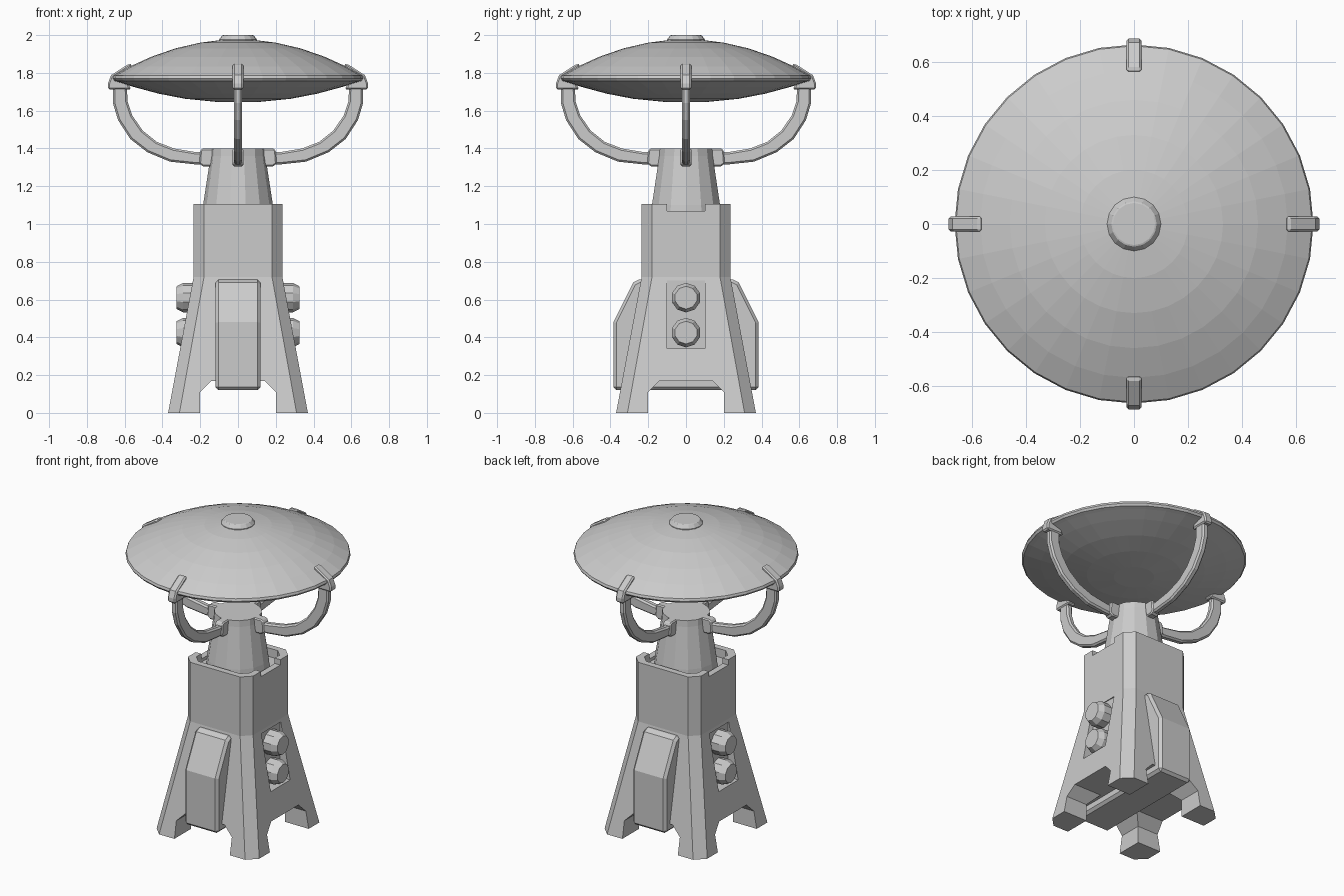
import bpy, bmesh
from math import pi, cos, sin, radians
from mathutils import Matrix

if "Cube" in bpy.data.objects:
    bpy.data.objects.remove(bpy.data.objects["Cube"], do_unlink=True)

grey = bpy.data.materials.new("light_grey")
grey.use_nodes = True
grey.diffuse_color = (0.6, 0.6, 0.6, 1)
grey.node_tree.nodes["Principled BSDF"].inputs["Base Color"].default_value = (0.6, 0.6, 0.6, 1)


def loft(name, rings, bevel=0.0):
    """Join closed rings of points into a capped solid."""
    bm = bmesh.new()
    loops = [[bm.verts.new(p) for p in ring] for ring in rings]
    n = len(loops[0])
    for low, high in zip(loops, loops[1:]):
        for i in range(n):
            j = (i + 1) % n
            bm.faces.new((low[i], low[j], high[j], high[i]))
    bm.faces.new(loops[0])
    bm.faces.new(loops[-1])
    bmesh.ops.recalc_face_normals(bm, faces=bm.faces)
    mesh = bpy.data.meshes.new(name)
    bm.to_mesh(mesh)
    bm.free()
    mesh.materials.append(grey)
    obj = bpy.data.objects.new(name, mesh)
    bpy.context.collection.objects.link(obj)
    if bevel:
        mod = obj.modifiers.new("Bevel", "BEVEL")
        mod.width = bevel
        mod.segments = 1
        mod.limit_method = "ANGLE"
        mod.angle_limit = radians(40)
    return obj


def prism(name, profile, half, axis, bevel=0.0):
    """Extrude a side profile (distance, height) by +-half along x or y."""
    def place(a, b, s):
        return (a, s, b) if axis == "y" else (s, a, b)
    return loft(name, [[place(a, b, s) for a, b in profile] for s in (-half, half)], bevel)


def lathe(name, profile, sides, bevel=0.0):
    """Stack circles given as (radius, height)."""
    return loft(name, [[(r * cos(2 * pi * i / sides), r * sin(2 * pi * i / sides), z)
                        for i in range(sides)] for r, z in profile], bevel)


def chamfered_square(h, c, z):
    d = h - c
    return [(h, -d, z), (h, d, z), (d, h, z), (-d, h, z),
            (-h, d, z), (-h, -d, z), (-d, -h, z), (d, -h, z)]


def box(x0, x1, y, z0, z1):
    return loft("cutter", [[(x0, -y, z), (x1, -y, z), (x1, y, z), (x0, y, z)] for z in (z0, z1)])


def cut(target, cutter):
    cutter.hide_render = True
    mod = target.modifiers.new("Cut", "BOOLEAN")
    mod.operation = "DIFFERENCE"
    mod.solver = "EXACT"
    mod.object = cutter
    bpy.context.view_layer.objects.active = target
    bpy.ops.object.modifier_apply(modifier=mod.name)
    bpy.data.objects.remove(cutter, do_unlink=True)


# Tower body with flared legs
body = loft("tower_body", [chamfered_square(0.37, 0.06, 0),
                           chamfered_square(0.235, 0.055, 0.72),
                           chamfered_square(0.235, 0.055, 1.105)])

# Arches between the feet
arch = [(-0.2, -0.1), (-0.2, 0.11), (-0.14, 0.17), (0.14, 0.17), (0.2, 0.11), (0.2, -0.1)]
for axis in "xy":
    cut(body, prism("cutter", arch, 0.6, axis))

# Open top with a notch on each side, and a recess behind the knobs
cut(body, loft("cutter", [chamfered_square(0.195, 0.045, z) for z in (1.05, 1.3)]))
cut(body, box(-0.5, 0.5, 0.1, 1.07, 1.3))
for s in (-1, 1):
    x0, x1 = sorted((s * 0.233, s * 0.5))
    cut(body, box(x0, x1, 0.1, 0.34, 0.7))

# Equipment box running through the body from front to back
half_box = [(0.385, 0.12), (0.385, 0.48), (0.28, 0.69), (0.25, 0.705)]
prism("equipment_box", half_box + [(-y, z) for y, z in reversed(half_box)], 0.12, "x", 0.016)

# Round knobs on both sides
for side, turn in (("left", 0), ("right", pi)):
    for level, z in (("upper", 0.61), ("lower", 0.425)):
        knob = lathe(f"{level}_knob_{side}",
                     [(0.078, 0), (0.078, 0.065), (0.06, 0.1)], 10)
        knob.data.transform(Matrix.Rotation(turn, 4, "Z")
                            @ Matrix.Translation((0.225, 0, z))
                            @ Matrix.Rotation(pi / 2, 4, "Y"))

# Tapered neck
lathe("neck", [(0.19, 1.04), (0.185, 1.1), (0.145, 1.36), (0.142, 1.4)], 14)

# Lens-shaped dish with a lip and a cap
lathe("dish", [(0.12, 1.647), (0.28, 1.663), (0.42, 1.69), (0.55, 1.725), (0.63, 1.75),
               (0.655, 1.757), (0.665, 1.77), (0.66, 1.785), (0.57, 1.835), (0.46, 1.885),
               (0.33, 1.93), (0.2, 1.96), (0.08, 1.975)], 32)
lathe("dish_cap", [(0.1, 1.96), (0.1, 1.977), (0.084, 1.998), (0.078, 2.0)], 16)

# Four curved arms, each with a collar and a clip over the dish edge
outer = [(0.13, 1.315), (0.22, 1.315), (0.36, 1.33), (0.48, 1.38), (0.57, 1.45),
         (0.635, 1.55), (0.662, 1.64), (0.662, 1.73)]
inner = [(0.588, 1.73), (0.585, 1.65), (0.56, 1.575), (0.505, 1.495), (0.43, 1.435),
         (0.34, 1.4), (0.22, 1.38), (0.13, 1.38)]
collar = [(0.11, 1.305), (0.185, 1.305), (0.205, 1.32), (0.2, 1.39), (0.185, 1.4), (0.11, 1.4)]
clip = [(0.565, 1.712), (0.688, 1.712), (0.688, 1.745), (0.672, 1.788),
        (0.575, 1.85), (0.56, 1.842), (0.58, 1.8), (0.58, 1.74)]
for k, side in enumerate(("left", "back", "right", "front")):
    parts = (prism(f"arm_{side}", outer + inner, 0.021, "y", 0.01),
             prism(f"arm_collar_{side}", collar, 0.028, "y", 0.007),
             prism(f"dish_clip_{side}", clip, 0.028, "y", 0.01))
    for part in parts:
        part.data.transform(Matrix.Rotation(k * pi / 2, 4, "Z"))
